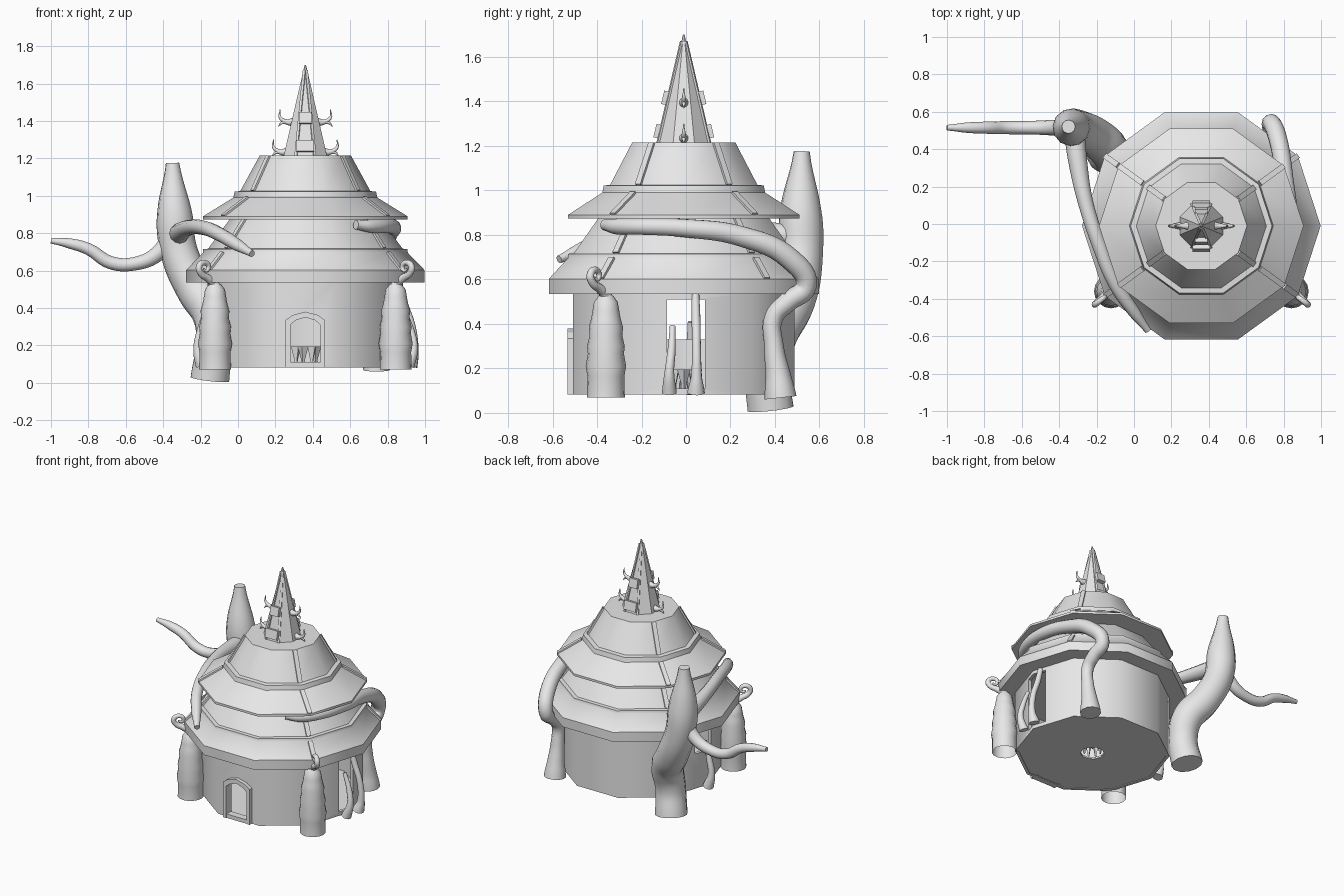
import bpy, bmesh, math
from mathutils import Vector, Matrix

if "Cube" in bpy.data.objects:
    bpy.data.objects.remove(bpy.data.objects["Cube"], do_unlink=True)

CX, CY = 0.36, -0.01  # axis of the hut

stone = bpy.data.materials.new("pale_grey")
stone.use_nodes = True
stone.diffuse_color = (0.8, 0.8, 0.8, 1)
stone.node_tree.nodes["Principled BSDF"].inputs["Base Color"].default_value = (0.8, 0.8, 0.8, 1)


def smooth_by_angle(ob, degrees):
    bpy.ops.object.select_all(action='DESELECT')
    ob.select_set(True)
    bpy.context.view_layer.objects.active = ob
    bpy.ops.object.shade_smooth_by_angle(angle=math.radians(degrees))


def add(name, bm, smooth=0):
    bmesh.ops.recalc_face_normals(bm, faces=bm.faces)
    mesh = bpy.data.meshes.new(name)
    bm.to_mesh(mesh)
    bm.free()
    mesh.materials.append(stone)
    ob = bpy.data.objects.new(name, mesh)
    bpy.context.collection.objects.link(ob)
    if smooth:
        smooth_by_angle(ob, smooth)
    return ob


def lathe(name, profile, sides=10, center=(CX, CY), turn=0.0, smooth=0, ends="both"):
    """Rings of (radius, height); ends: both capped, top capped, or joined as a loop."""
    bm = bmesh.new()
    rings = []
    for r, z in profile:
        angles = [turn + math.tau * i / sides for i in range(sides)]
        rings.append([bm.verts.new((center[0] + r * math.cos(a), center[1] + r * math.sin(a), z))
                      for a in angles])
    pairs = list(zip(rings, rings[1:]))
    if ends == "loop":
        pairs.append((rings[-1], rings[0]))
    else:
        bm.faces.new(rings[-1])
    if ends == "both":
        bm.faces.new(rings[0])
    for lo, hi in pairs:
        for i in range(sides):
            j = (i + 1) % sides
            bm.faces.new((lo[i], lo[j], hi[j], hi[i]))
    return add(name, bm, smooth)


def box(name, center, size, basis=None):
    bm = bmesh.new()
    bmesh.ops.create_cube(bm, size=1)
    turn = basis.to_4x4() if basis else Matrix()
    bm.transform(Matrix.Translation(center) @ turn @ Matrix.Diagonal((*size, 1)))
    return add(name, bm)


def beam(name, a, b, width, depth):
    """Bar from a to b, its flat side facing away from the hut axis."""
    a, b = Vector(a), Vector(b)
    along = (b - a).normalized()
    side = Vector((0, 0, 1)).cross(Vector((a.x - CX, a.y - CY, 0))).normalized()
    basis = Matrix((side, along.cross(side), along)).transposed()
    return box(name, (a + b) / 2, (width, depth, (b - a).length), basis)


def tube(name, points):
    """Round limb through (x, y, z, radius) points, open at its first end."""
    curve = bpy.data.curves.new(name, 'CURVE')
    curve.dimensions = '3D'
    curve.bevel_depth = 1
    curve.bevel_resolution = 4
    curve.resolution_u = 6
    curve.use_fill_caps = True
    spline = curve.splines.new('BEZIER')
    spline.radius_interpolation = 'CARDINAL'
    spline.bezier_points.add(len(points) - 1)
    for bp, (x, y, z, r) in zip(spline.bezier_points, points):
        bp.co, bp.radius = (x, y, z), r
        bp.handle_left_type = bp.handle_right_type = 'AUTO'
    temp = bpy.data.objects.new("temp", curve)
    bpy.context.collection.objects.link(temp)
    mesh = bpy.data.meshes.new_from_object(temp.evaluated_get(bpy.context.evaluated_depsgraph_get()))
    bpy.data.objects.remove(temp)
    bm = bmesh.new()
    bm.from_mesh(mesh)
    bmesh.ops.remove_doubles(bm, verts=bm.verts, dist=0.0005)
    start = Vector(points[0][:3])
    caps = [f for f in bm.faces if len(f.verts) > 4 and (f.calc_center_median() - start).length < 0.02]
    bmesh.ops.delete(bm, geom=caps, context='FACES_ONLY')
    return add(name, bm, 50)


def arch(w, spring, top, base=0.083):
    mid = spring + 0.6 * (top - spring)
    return [(-w, base), (-w, spring), (-0.65 * w, mid), (0, top), (0.65 * w, mid), (w, spring), (w, base)]


def extrude_y(name, faces, y, depth):
    bm = bmesh.new()
    for f in faces:
        bm.faces.new([bm.verts.new((CX + x, y, z)) for x, z in f])
    bmesh.ops.remove_doubles(bm, verts=bm.verts, dist=1e-5)
    out = bmesh.ops.extrude_face_region(bm, geom=bm.faces[:])
    bmesh.ops.translate(bm, vec=(0, depth, 0), verts=[v for v in out["geom"] if isinstance(v, bmesh.types.BMVert)])
    return add(name, bm)


# Walls with a door and two side openings
wall = lathe("wall", [(0.523, 0.082), (0.523, 0.54), (0.5, 0.54), (0.5, 0.082)], ends="loop")
inner, outer = arch(0.08, 0.31, 0.35), arch(0.105, 0.335, 0.38)
cutters = [extrude_y("door_cutter", [arch(0.08, 0.31, 0.35, 0.11)], -0.6, 0.25),
           box("right_cutter", (CX + 0.5, 0, 0.31), (0.2, 0.17, 0.4)),
           box("left_cutter", (CX - 0.5, 0, 0.42), (0.2, 0.17, 0.18))]
for c in cutters:
    c.hide_render = True
    mod = wall.modifiers.new("opening", 'BOOLEAN')
    mod.operation, mod.solver, mod.object = 'DIFFERENCE', 'EXACT', c
bpy.context.view_layer.update()
cut = bpy.data.meshes.new_from_object(wall.evaluated_get(bpy.context.evaluated_depsgraph_get()))
wall.modifiers.clear()
wall.data = cut
for c in cutters:
    bpy.data.objects.remove(c, do_unlink=True)
smooth_by_angle(wall, 40)

# Door frame, threshold and floor
strips = [(outer[i], outer[i + 1], inner[i + 1], inner[i]) for i in range(len(outer) - 1)]
extrude_y("door_frame", strips, -0.533, 0.06)
box("threshold", (CX, -0.505, 0.097), (0.17, 0.05, 0.028))
lathe("floor", [(0.51, 0.086), (0.51, 0.1), (0.08, 0.1), (0.08, 0.086)], ends="loop")

# Spiky cluster in the middle of the floor
for i in range(7):
    a = math.tau * i / 7
    lathe("floor_spike", [(0.006, 0.09), (0.012, 0.13), (0.03, 0.195)], 4,
          (CX + 0.055 * math.cos(a), CY + 0.055 * math.sin(a)), a)

# Tiered roof
lathe("lower_roof", [(0.45, 0.535), (0.638, 0.535), (0.638, 0.602), (0.548, 0.695), (0.546, 0.715),
                     (0.52, 0.717), (0.40, 0.88)], smooth=39)
lathe("middle_roof", [(0.39, 0.874), (0.547, 0.874), (0.547, 0.89), (0.385, 0.99), (0.378, 1.022),
                      (0.348, 1.025), (0.244, 1.215)], smooth=39)

# Corner ridges on every roof slope
slopes = [((0.636, 0.605), (0.551, 0.697)), ((0.52, 0.72), (0.40, 0.88)),
          ((0.544, 0.893), (0.388, 0.99)), ((0.348, 1.027), (0.246, 1.212))]
for deg in (36, 144, 216, 324):
    ca, sa = math.cos(math.radians(deg)), math.sin(math.radians(deg))
    for (r0, z0), (r1, z1) in slopes:
        beam("roof_ridge", (CX + r0 * ca, CY + r0 * sa, z0), (CX + r1 * ca, CY + r1 * sa, z1), 0.03, 0.012)

# Spire with ribs and crossbars
lathe("spire", [(0.126, 1.21), (0.004, 1.7)], 8, turn=math.pi / 8)
for sy in (-1, 1):
    for sx in (-1, 1):
        beam("spire_rib", (CX + sx * 0.05, CY + sy * 0.115, 1.214), (CX + sx * 0.005, CY + sy * 0.009, 1.67),
             0.014, 0.012)
    for z, r in ((1.235, 0.12), (1.385, 0.085)):
        beam("spire_crossbar", (CX, CY + sy * r, z), (CX, CY + sy * (r - 0.014), z + 0.06), r * 0.78, 0.034)

# Curved horns on both sides of the spire
for s in (-1, 1):
    for z, r in ((1.235, 0.09), (1.395, 0.055)):
        tube("spire_horn", [(CX + s * (r + dx), CY, z + dz, t) for dx, dz, t in
                            ((0, 0.0, 0.024), (0.045, 0.0, 0.014), (0.08, 0.025, 0.008), (0.08, 0.065, 0.002))])
        tube("spire_horn_tip", [(CX + s * (r + dx), CY, z + dz, t) for dx, dz, t in
                                ((0.03, 0.0, 0.012), (0.07, -0.005, 0.008), (0.09, -0.025, 0.002))])

# Lumpy posts with a curled tip, either side of the front
post = [(0.085, 0.07), (0.083, 0.165), (0.091, 0.21), (0.081, 0.265), (0.085, 0.3), (0.074, 0.345),
        (0.077, 0.385), (0.066, 0.425), (0.06, 0.46), (0.053, 0.5), (0.032, 0.527)]
curl = [(0, 0, 0.5, 0.036), (0.01, -0.005, 0.535, 0.027), (0.04, -0.03, 0.56, 0.021), (0.075, -0.06, 0.585, 0.018),
        (0.085, -0.07, 0.62, 0.017), (0.06, -0.05, 0.643, 0.015), (0.035, -0.032, 0.625, 0.013),
        (0.045, -0.038, 0.6, 0.01), (0.062, -0.052, 0.61, 0.005)]
for s in (-1, 1):
    px = CX + s * 0.483
    lathe("post", post, 16, (px, -0.36), smooth=50, ends="top")
    tube("post_curl", [(px + s * x, -0.36 + y, z, r) for x, y, z, r in curl])

# Great trunk at the back and its two branches
tube("trunk", [(-0.15, 0.38, 0.02, 0.107), (-0.13, 0.36, 0.2, 0.1), (-0.135, 0.4, 0.36, 0.108),
               (-0.225, 0.475, 0.5, 0.106), (-0.315, 0.515, 0.7, 0.1), (-0.34, 0.515, 0.92, 0.092),
               (-0.35, 0.52, 1.175, 0.036)])
tube("left_branch", [(-0.34, 0.515, 0.82, 0.045), (-0.43, 0.515, 0.69, 0.042), (-0.55, 0.515, 0.637, 0.036),
                     (-0.68, 0.515, 0.642, 0.035), (-0.8, 0.515, 0.715, 0.032), (-0.9, 0.515, 0.745, 0.027),
                     (-1.0, 0.515, 0.76, 0.015)])
tube("front_branch", [(-0.32, 0.5, 0.79, 0.055), (-0.3, 0.33, 0.81, 0.05), (-0.26, 0.12, 0.83, 0.041),
                      (-0.19, -0.1, 0.83, 0.039), (-0.1, -0.32, 0.795, 0.037), (0.0, -0.47, 0.735, 0.032),
                      (0.075, -0.57, 0.69, 0.018)])

# Long vine wrapping the right side
tube("right_vine", [(0.74, 0.425, 0.068, 0.072), (0.74, 0.415, 0.16, 0.058), (0.74, 0.395, 0.3, 0.044),
                    (0.74, 0.395, 0.43, 0.042), (0.74, 0.46, 0.5, 0.045), (0.73, 0.54, 0.57, 0.047),
                    (0.765, 0.47, 0.69, 0.05), (0.805, 0.25, 0.793, 0.047), (0.83, 0.0, 0.83, 0.042),
                    (0.79, -0.2, 0.838, 0.038), (0.71, -0.31, 0.838, 0.036), (0.63, -0.365, 0.845, 0.025)])

# Small vines beside the side openings
tube("tall_vine", [(0.92, 0.045, 0.09, 0.04), (0.94, 0.047, 0.16, 0.025), (0.93, 0.047, 0.3, 0.02),
                   (0.89, 0.045, 0.42, 0.02), (0.86, 0.042, 0.53, 0.018)])
tube("short_vine", [(0.91, -0.075, 0.09, 0.033), (0.94, -0.075, 0.18, 0.022), (0.925, -0.065, 0.28, 0.018),
                    (0.885, -0.06, 0.39, 0.013)])
tube("left_vine", [(-0.19, 0.02, 0.09, 0.036), (-0.215, 0.02, 0.18, 0.024), (-0.2, 0.02, 0.28, 0.02),
                   (-0.165, 0.02, 0.41, 0.012)])
